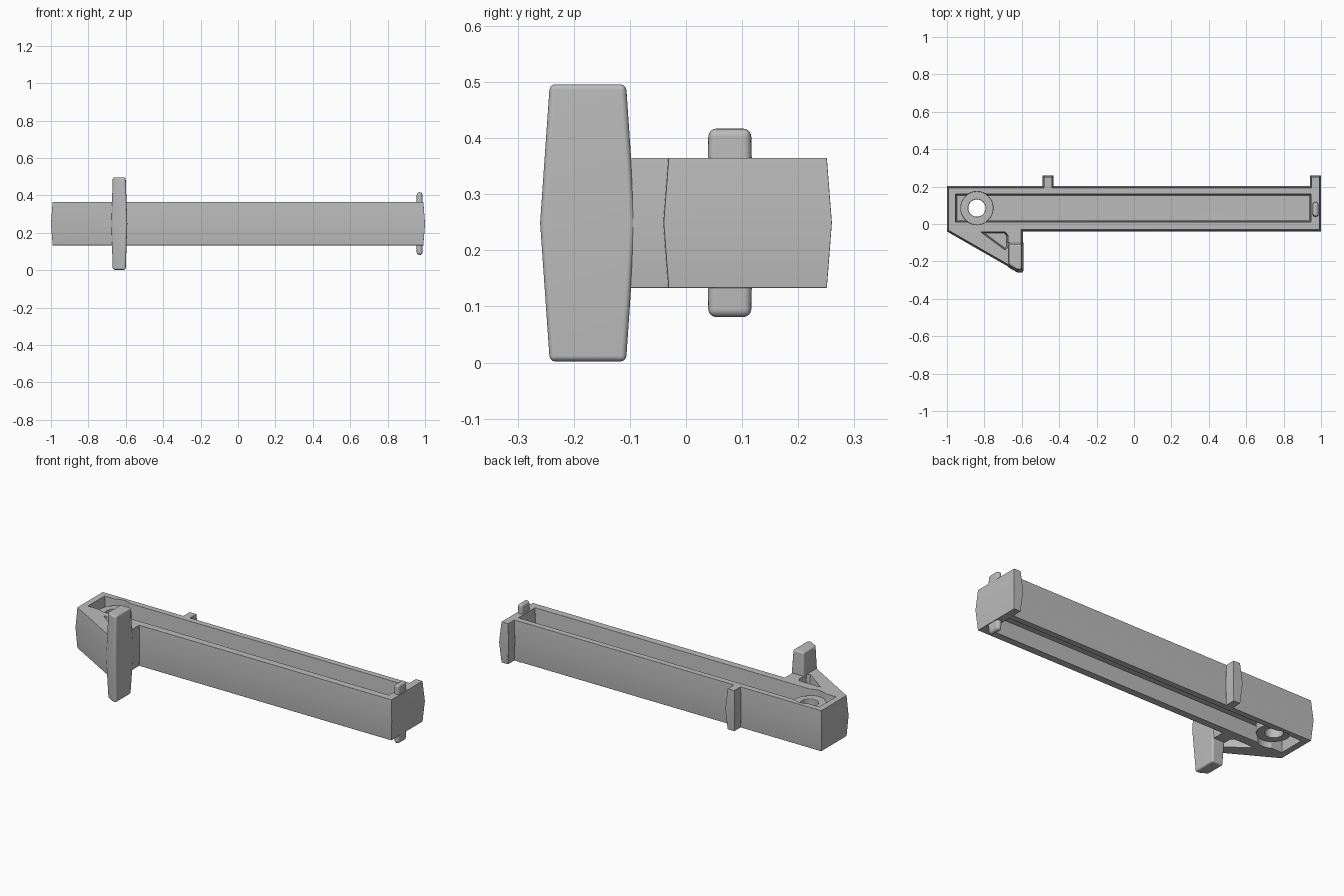
import bpy, bmesh, math
from mathutils import Vector

if "Cube" in bpy.data.objects:
    bpy.data.objects.remove(bpy.data.objects["Cube"], do_unlink=True)

MID, HALF = 0.249, 0.116      # parting plane and half height of the arm
WEB = 0.03                    # half thickness of the central web
PIVOT = (-0.84, 0.085)

grey = bpy.data.materials.new("light grey")
grey.use_nodes = True
grey.diffuse_color = (0.5, 0.5, 0.5, 1)
grey.node_tree.nodes["Principled BSDF"].inputs["Base Color"].default_value = grey.diffuse_color


def inset(outline, d):
    """Move every side of a counter-clockwise outline inward by d."""
    result = []
    for i, p in enumerate(outline):
        p = Vector(p)
        e1 = (p - Vector(outline[i - 1])).normalized()
        e2 = (Vector(outline[(i + 1) % len(outline)]) - p).normalized()
        n1, n2 = Vector((-e1.y, e1.x)), Vector((-e2.y, e2.x))
        result.append(p + (n1 + n2) * d / (1 + n1.dot(n2)))
    return result


def loft(name, levels):
    """Solid through matching outlines stacked at the given heights."""
    bm = bmesh.new()
    rings = [[bm.verts.new((p[0], p[1], z)) for p in outline] for z, outline in levels]
    n = len(rings[0])
    bm.faces.new(rings[0][::-1])
    bm.faces.new(rings[-1])
    for a, b in zip(rings, rings[1:]):
        for i in range(n):
            j = (i + 1) % n
            bm.faces.new((a[i], a[j], b[j], b[i]))
    bmesh.ops.recalc_face_normals(bm, faces=bm.faces)
    mesh = bpy.data.meshes.new(name)
    bm.to_mesh(mesh)
    bm.free()
    mesh.materials.append(grey)
    obj = bpy.data.objects.new(name, mesh)
    bpy.context.collection.objects.link(obj)
    return obj


def drafted(name, outline, half, d):
    return loft(name, [(MID - half, inset(outline, d)), (MID, outline),
                       (MID + half, inset(outline, d))])


def circle(r, n=48):
    return [(PIVOT[0] + r * math.cos(2 * math.pi * i / n),
             PIVOT[1] + r * math.sin(2 * math.pi * i / n)) for i in range(n)]


def rect(x0, x1, y0, y1):
    return [(x0, y0), (x1, y0), (x1, y1), (x0, y1)]


def cut(target, cutter):
    mod = target.modifiers.new("cut", "BOOLEAN")
    mod.operation, mod.object, mod.solver = "DIFFERENCE", cutter, "EXACT"
    cutter.hide_render = True
    cutter.hide_set(True)
    cutters.append(cutter)


def bevel(obj, width, segments=3):
    mod = obj.modifiers.new("rounding", "BEVEL")
    mod.width, mod.segments = width, segments
    mod.limit_method, mod.angle_limit = "ANGLE", math.radians(30)


cutters = []

# Arm with triangular bracket, rear stop and end flange
arm = drafted("arm", [
    (-1, -0.04), (-0.672, -0.228), (-0.63, -0.228), (-0.594, -0.2), (-0.594, -0.04),
    (1, -0.04), (1, 0.26), (0.94, 0.26), (0.94, 0.203), (-0.43, 0.203),
    (-0.43, 0.26), (-0.49, 0.26), (-0.49, 0.203), (-1, 0.203)], HALF, 0.009)

# Drafted pockets on both sides of the web
pockets = {"channel": rect(-0.955, 0.947, 0.01, 0.16),
           "bracket": [(-0.82, -0.042), (-0.69, -0.138), (-0.674, -0.125),
                       (-0.674, -0.06), (-0.69, -0.042)]}
for name, outline in pockets.items():
    for side in (-1, 1):
        cut(arm, loft(name + "_pocket_cutter", [
            (MID + side * WEB, inset(outline, 0.007)),
            (MID + side * HALF, outline),
            (MID + side * (HALF + 0.05), outline)]))
bevel(arm, 0.007)

# Counterbores and pivot hole
BOSS = HALF - 0.035
for side in (-1, 1):
    cut(arm, loft("counterbore_cutter", [(MID + side * BOSS, circle(0.088)),
                                         (MID + side * 0.2, circle(0.092))]))
cut(arm, loft("hole_cutter", [(0, circle(0.07)), (0.5, circle(0.07))]))

# Pivot boss
boss = loft("pivot_boss", [(MID - BOSS, circle(0.089)), (MID + BOSS, circle(0.089))])
cut(boss, loft("bore_cutter", [(0, circle(0.046)), (0.5, circle(0.046))]))
bevel(boss, 0.006, 2)

# Tapered finger fin
center = Vector((-0.635, -0.174))
base = [(-0.678, -0.09), (-0.678, -0.229), (-0.622, -0.26), (-0.592, -0.26), (-0.592, -0.09)]
tip = [center + (Vector(p) - center) * 0.8 for p in base]
fin = loft("finger_fin", [(0.002, tip), (MID, base), (0.496, tip)])
bevel(fin, 0.01)

# Rounded clip tab at the far end
tab = drafted("end_clip_tab", rect(0.952, 0.99, 0.036, 0.12), 0.168, 0.004)
bevel(tab, 0.014, 4)

# Bake the modifiers and smooth the rounded edges
parts = [arm, boss, fin, tab]
bpy.ops.object.select_all(action="DESELECT")
for obj in parts:
    obj.select_set(True)
bpy.context.view_layer.objects.active = arm
bpy.ops.object.convert(target="MESH")
for cutter in cutters:
    bpy.data.objects.remove(cutter, do_unlink=True)
bpy.ops.object.shade_smooth_by_angle(angle=math.radians(40))
for obj in parts:
    mod = obj.modifiers.new("even_normals", "WEIGHTED_NORMAL")
    mod.keep_sharp = True
